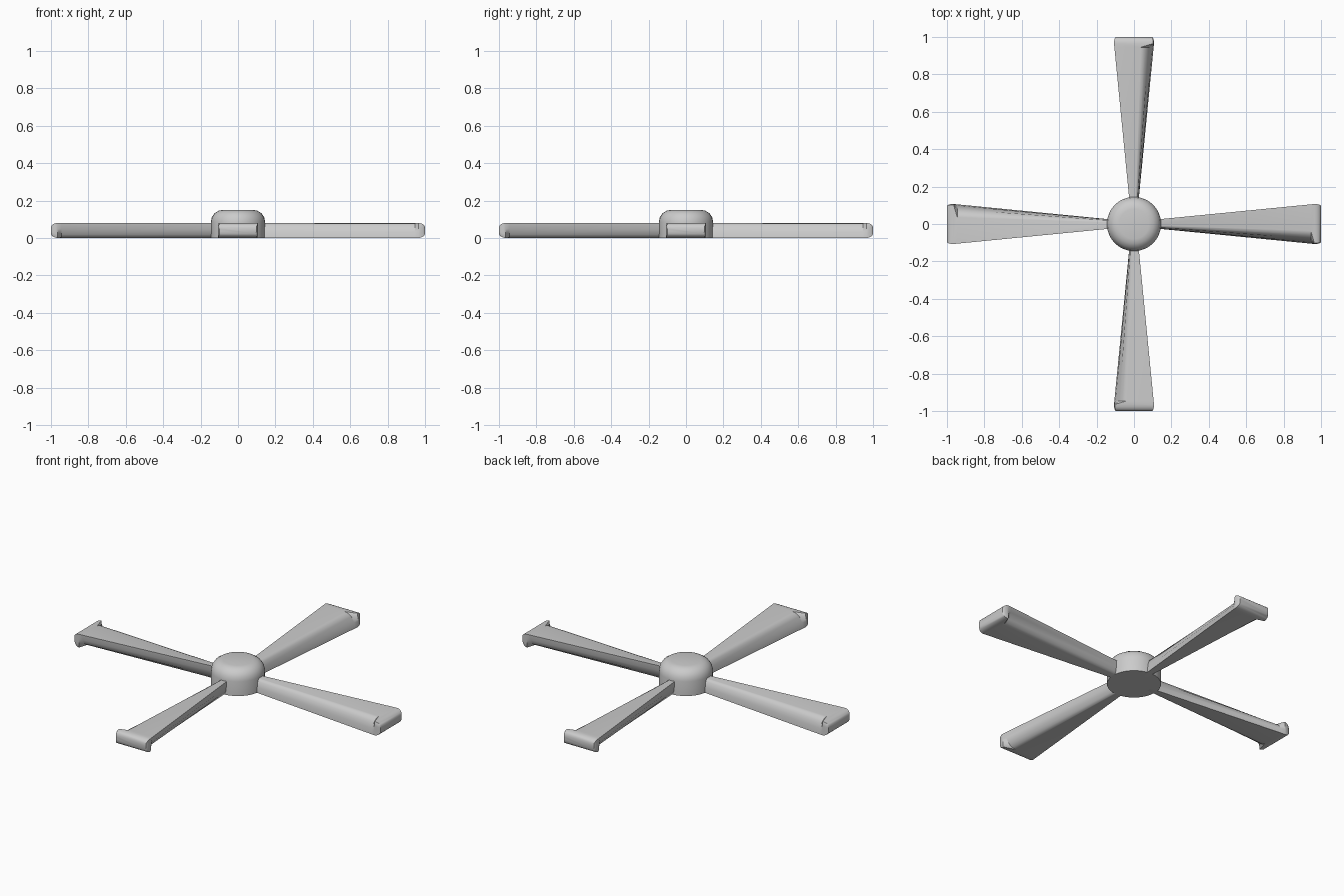
import bpy, bmesh
from math import pi, sin, cos
from mathutils import Matrix

if "Cube" in bpy.data.objects:
    bpy.data.objects.remove(bpy.data.objects["Cube"])

T = 0.08  # blade thickness

# half of the cross-section (the other half is its point mirror):
# sharp lower leading edge, then a rounded shoulder up to the flat top
LEAN = [(-1.0, 0.0), (-0.94, 0.4), (-0.75, 0.78), (-0.55, 0.95), (-0.35, 1.0)]
BOX = [(-1.0, 0.0), (-1.0, 0.4), (-1.0, 0.7), (-0.99, 0.9), (-0.96, 1.0)]


def section(half, r, h, zs=1.0):
    pts = half + [(-y, 1 - z) for y, z in half]
    return [(r, y * h, T / 2 + (z - 0.5) * T * zs) for y, z in pts]


def finish(bm, name, angle):
    bmesh.ops.recalc_face_normals(bm, faces=bm.faces)
    me = bpy.data.meshes.new(name)
    bm.to_mesh(me)
    bm.free()
    ob = bpy.data.objects.new(name, me)
    bpy.context.collection.objects.link(ob)
    bpy.ops.object.select_all(action='DESELECT')
    ob.select_set(True)
    bpy.context.view_layer.objects.active = ob
    bpy.ops.object.shade_smooth_by_angle(angle=angle)
    return ob


def half_width(r):
    return 0.027 + (r - 0.15) * 0.098


# blade: leaning section along the length, full boxy section at the rounded tip
def make_blade(name, turn):
    bm = bmesh.new()
    secs = [section(LEAN, 0.1, half_width(0.1)),
            section(LEAN, 0.945, half_width(0.945)),
            section(BOX, 0.965, 0.107)]
    for k in range(1, 5):
        a = k / 4 * pi / 2 * 0.85
        secs.append(section(BOX, 0.965 + 0.035 * sin(a) / sin(pi / 2 * 0.85),
                            0.107 - 0.012 * (1 - cos(a)), 0.3 + 0.7 * cos(a)))
    rings = [[bm.verts.new(p) for p in s] for s in secs]
    n = len(rings[0])
    for a, b in zip(rings, rings[1:]):
        for i in range(n):
            j = (i + 1) % n
            bm.faces.new((a[i], a[j], b[j], b[i]))
    bm.faces.new(rings[0])
    bm.faces.new(rings[-1])
    bmesh.ops.transform(bm, matrix=Matrix.Rotation(turn, 4, 'Z'), verts=bm.verts)
    finish(bm, name, 0.6)


for k, side in enumerate(("right", "back", "left", "front")):
    make_blade(side + "_blade", k * pi / 2)

# hub: short cylinder with a rounded top rim
bm = bmesh.new()
bmesh.ops.create_cone(bm, cap_ends=True, segments=32, radius1=0.145, radius2=0.145,
                      depth=0.15, matrix=Matrix.Translation((0, 0, 0.075)))
rim = [e for e in bm.edges if all(v.co.z > 0.1 for v in e.verts)]
bmesh.ops.bevel(bm, geom=rim, offset=0.065, segments=4, profile=0.5, affect='EDGES')
finish(bm, "hub", 0.6)
